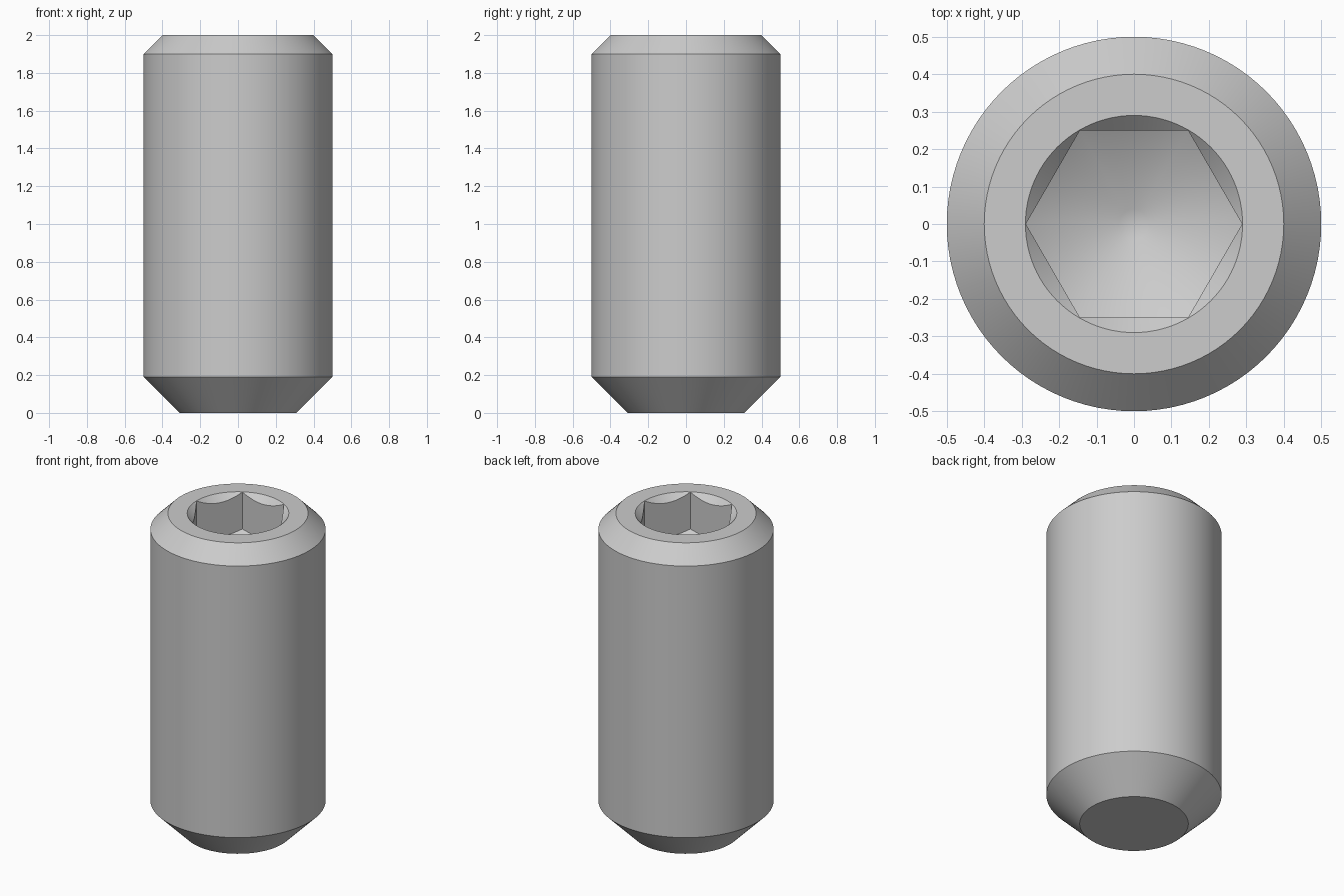
import bpy
import bmesh
from math import cos, sin, pi, radians, sqrt, tan

cube = bpy.data.objects.get("Cube")
if cube:
    bpy.data.objects.remove(cube, do_unlink=True)

SEGMENTS = 96          # multiple of six, so the socket corners are exact
HEIGHT = 2.0
FLAT = 0.25            # centre to socket flat
CORNER = FLAT * 2 / sqrt(3)
RIM = 0.29             # countersink radius at the top face
APEX = HEIGHT - 0.4    # lowest point of the drilled socket floor
SLOPE = tan(radians(30))


def hex_radius(angle):
    """Distance from the axis to the hexagon wall, corners on the x axis."""
    return FLAT / cos(angle % (pi / 3) - pi / 6)


def section(angle):
    """Radius and height pairs from the point, up the outside, into the socket."""
    r = hex_radius(angle)
    return [
        (0.31, 0.0), (0.5, 0.19),                  # flat point cone
        (0.5, 1.9), (0.4, HEIGHT),                 # shank and top chamfer
        (RIM, HEIGHT), (r, HEIGHT - (RIM - r)),    # top ring and countersink
        (r, APEX + r * SLOPE),                     # socket wall
        (0.04, APEX + 0.04 * SLOPE),               # conical socket floor
    ]


# Steel colour
steel = bpy.data.materials.new("steel_grey")
steel.use_nodes = True
colour = (0.604, 0.604, 0.604, 1.0)
steel.diffuse_color = colour
steel.node_tree.nodes["Principled BSDF"].inputs["Base Color"].default_value = colour

# Screw body with hexagonal socket, lofted around the axis
bm = bmesh.new()
columns = []
for i in range(SEGMENTS):
    a = 2 * pi * i / SEGMENTS
    columns.append([bm.verts.new((r * cos(a), r * sin(a), z)) for r, z in section(a)])
for i, left in enumerate(columns):
    right = columns[(i + 1) % SEGMENTS]
    for k in range(len(left) - 1):
        bm.faces.new((left[k], right[k], right[k + 1], left[k + 1]))

# Bottom face and socket floor tip
bm.faces.new([c[0] for c in reversed(columns)])
bm.faces.new([c[-1] for c in columns])
bm.normal_update()

mesh = bpy.data.meshes.new("socket_set_screw")
bm.to_mesh(mesh)
bm.free()
mesh.materials.append(steel)
screw = bpy.data.objects.new("socket_set_screw", mesh)
bpy.context.collection.objects.link(screw)

# Smooth round surfaces, sharp edges kept
bpy.ops.object.select_all(action="DESELECT")
screw.select_set(True)
bpy.context.view_layer.objects.active = screw
bpy.ops.object.shade_smooth_by_angle(angle=radians(35))
